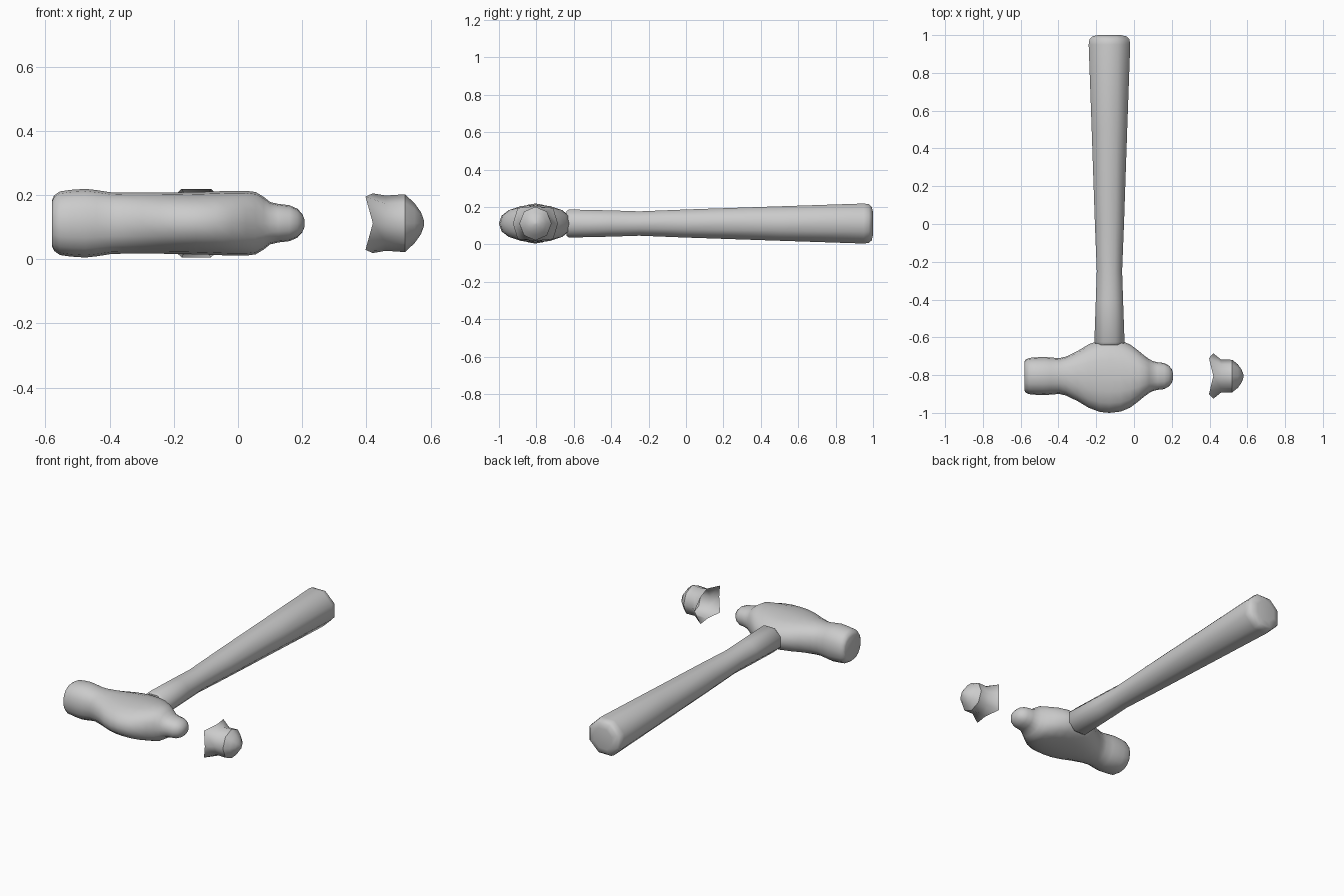
import bpy, bmesh, math
from mathutils import Vector

if "Cube" in bpy.data.objects:
    bpy.data.objects.remove(bpy.data.objects["Cube"])


def loft(name, rings, place, cap_start=True, cap_end=True, angle=50):
    """Skin a list of rings; each ring is a list of (along, u, v)."""
    bm = bmesh.new()
    loops = [[bm.verts.new(place(*p)) for p in ring] for ring in rings]
    n = len(loops[0])
    for a, b in zip(loops, loops[1:]):
        for i in range(n):
            j = (i + 1) % n
            bm.faces.new((a[i], a[j], b[j], b[i]))
    if cap_start:
        bm.faces.new(loops[0])
    if cap_end:
        bm.faces.new(loops[-1])
    bmesh.ops.recalc_face_normals(bm, faces=bm.faces)
    mesh = bpy.data.meshes.new(name)
    bm.to_mesh(mesh)
    bm.free()
    ob = bpy.data.objects.new(name, mesh)
    bpy.context.collection.objects.link(ob)
    bpy.ops.object.select_all(action='DESELECT')
    ob.select_set(True)
    bpy.context.view_layer.objects.active = ob
    bpy.ops.object.shade_smooth_by_angle(angle=math.radians(angle))
    return ob


def ring(along, ru, rv, n, power=2.0, phase=0.0):
    pts = []
    for i in range(n):
        a = 2 * math.pi * i / n + phase
        c, s = math.cos(a), math.sin(a)
        pts.append((along,
                    ru * math.copysign(abs(c) ** (2 / power), c),
                    rv * math.copysign(abs(s) ** (2 / power), s)))
    return pts


HX, HY, HZ = -0.13, -0.805, 0.112


def along_x(t, u, v):
    return Vector((t, HY + u, HZ + v))


def along_y(t, u, v):
    return Vector((HX + u, t, HZ + v))


# Octagonal handle with flats facing up and sideways
k = 1 / math.cos(math.pi / 8)
handle = [(-0.64, 0.07, 0.066), (-0.625, 0.08, 0.075), (-0.40, 0.072, 0.07),
          (-0.25, 0.067, 0.065), (0.0, 0.077, 0.075), (0.50, 0.094, 0.092),
          (0.95, 0.11, 0.107), (0.978, 0.106, 0.103), (0.993, 0.092, 0.09),
          (1.0, 0.06, 0.06)]
loft("handle", [ring(t, u * k, v * k, 8, phase=math.pi / 8)
                for t, u, v in handle], along_y)

# Head: striking face, waist, broad eye, stub of the peen
head = [(-0.58, 0.076, 0.07), (-0.573, 0.088, 0.086), (-0.555, 0.096, 0.099),
        (-0.52, 0.099, 0.104), (-0.475, 0.101, 0.107), (-0.44, 0.098, 0.103),
        (-0.395, 0.095, 0.096), (-0.36, 0.103, 0.095), (-0.30, 0.132, 0.095),
        (-0.24, 0.168, 0.095), (-0.18, 0.19, 0.096), (-0.13, 0.195, 0.097),
        (-0.07, 0.188, 0.099), (-0.02, 0.167, 0.101), (0.025, 0.133, 0.101),
        (0.055, 0.108, 0.097), (0.08, 0.09, 0.082), (0.10, 0.079, 0.066),
        (0.125, 0.073, 0.06), (0.16, 0.069, 0.056), (0.185, 0.055, 0.045),
        (0.20, 0.036, 0.029), (0.207, 0.014, 0.012)]
loft("hammer_head", [ring(t, u, v, 16, 2.25) for t, u, v in head], along_x)

# Detached peen piece: jagged open collar and pointed dome
flare = ring(0.42, 0.12, 0.093, 8)
for i in range(1, 8, 2):
    _, u, v = flare[i]
    flare[i] = (0.397, math.copysign(0.095, u), math.copysign(0.083, v))
collar = [flare, ring(0.46, 0.088, 0.086, 8), ring(0.52, 0.086, 0.09, 8)]
loft("peen_collar", collar, along_x, False, False)
dome = [ring(0.52, 0.086, 0.09, 8), ring(0.55, 0.062, 0.062, 8),
        ring(0.57, 0.034, 0.034, 8), ring(0.58, 0.006, 0.006, 8)]
loft("peen_dome", dome, along_x, False, True)
